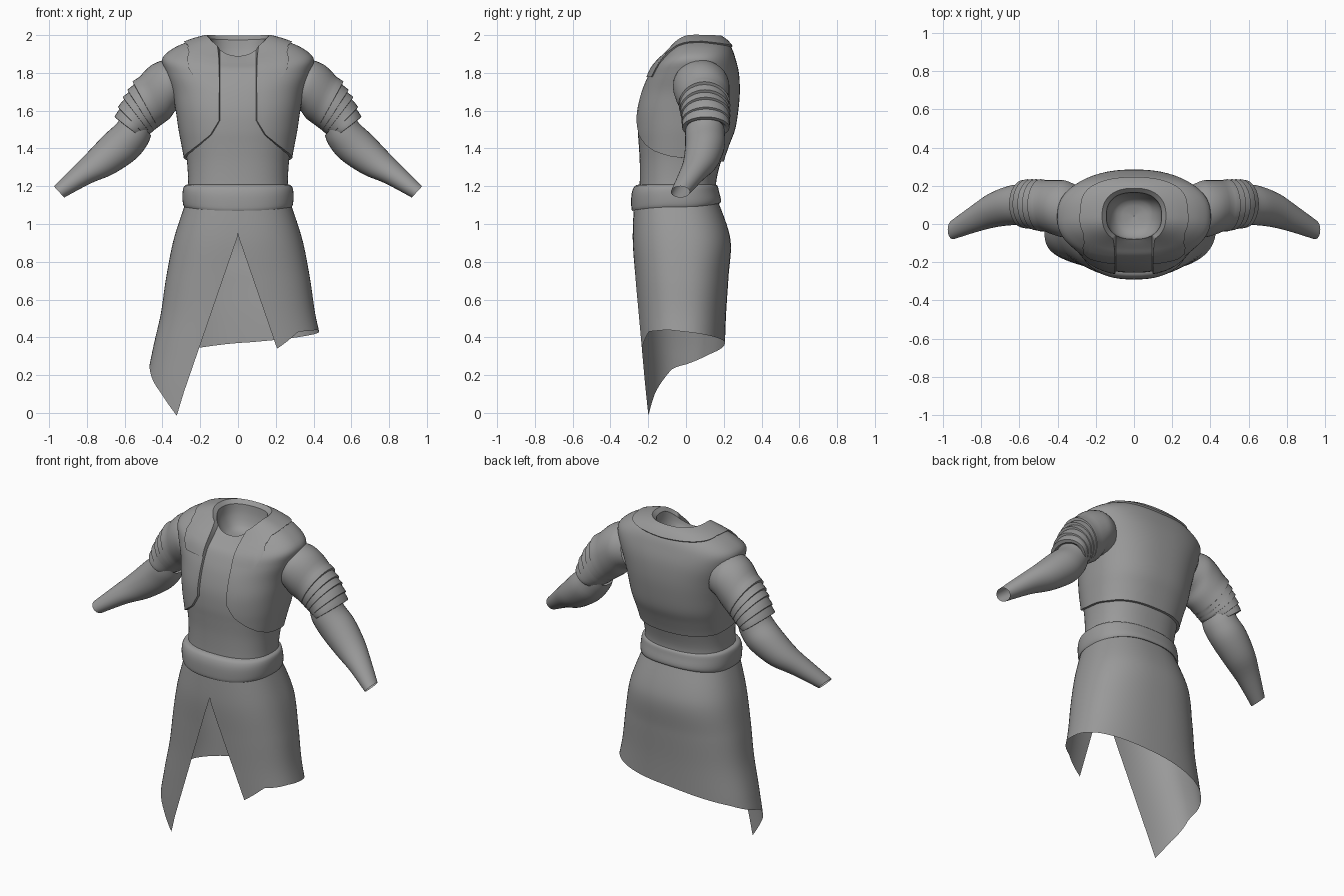
import bpy, bmesh, math

if "Cube" in bpy.data.objects:
    bpy.data.objects.remove(bpy.data.objects["Cube"])

cloth = bpy.data.materials.new("grey cloth")
cloth.diffuse_color = (0.32, 0.32, 0.32, 1)
cloth.use_nodes = True
cloth.node_tree.nodes["Principled BSDF"].inputs["Base Color"].default_value = cloth.diffuse_color


def clamp(x, lo=0.0, hi=1.0):
    return max(lo, min(hi, x))


def spline(table, t):
    """Smooth row of values at position t along a table of rings."""
    last = len(table) - 1
    t = clamp(t, 0, last)
    i = min(int(t), last - 1)
    u = t - i
    p = [table[int(clamp(i + k, 0, last))] for k in (-1, 0, 1, 2)]
    return [b + 0.5 * u * (c - a + u * (2 * a - 5 * b + 4 * c - d + u * (3 * (b - c) + d - a)))
            for a, b, c, d in zip(*p)]


def lerp(points, x):
    """Straight interpolation through (x, value) pairs."""
    for (x0, v0), (x1, v1) in zip(points, points[1:]):
        if x <= x1:
            return v0 + (v1 - v0) * clamp((x - x0) / (x1 - x0))
    return points[-1][1]


def sheet(name, point, us, vs):
    """Cloth sheet: a grid of quads through point(u, v)."""
    bm = bmesh.new()
    rows = [[bm.verts.new(point(u, v)) for u in us] for v in vs]
    for r0, r1 in zip(rows, rows[1:]):
        for k in range(len(us) - 1):
            bm.faces.new((r0[k], r0[k + 1], r1[k + 1], r1[k]))
    bmesh.ops.remove_doubles(bm, verts=bm.verts, dist=0.0004)
    bmesh.ops.recalc_face_normals(bm, faces=bm.faces)
    me = bpy.data.meshes.new(name)
    bm.to_mesh(me)
    bm.free()
    me.materials.append(cloth)
    ob = bpy.data.objects.new(name, me)
    bpy.context.collection.objects.link(ob)
    bpy.context.view_layer.objects.active = ob
    bpy.ops.object.select_all(action='DESELECT')
    ob.select_set(True)
    bpy.ops.object.shade_smooth_by_angle(angle=math.radians(40))
    return ob


def steps(lo, hi, n):
    return [lo + (hi - lo) * i / n for i in range(n + 1)]


N = 2.4  # roundness of the body cross-section


def on_ring(ring, phi, off=0.0, lift=0.0):
    """Point on a body ring; phi = 0 is the back, +-pi the front."""
    a, yf, yb, zf, zs, zb = ring
    s, c = math.sin(phi), math.cos(phi)
    yc, b = (yf + yb) / 2, (yb - yf) / 2 + off
    x = (a + off) * math.copysign(abs(s) ** (2 / N), s)
    y = yc + b * math.copysign(abs(c) ** (2 / N), c)
    z = zs + ((zb if c > 0 else zf) - zs) * c * c + lift
    return (x, y, z)


def gap_angle(ring, w):
    """Largest angle before a front opening of half width w."""
    return math.pi - math.asin(clamp(w / ring[0]) ** (N / 2))


# half width, front y, back y, then z at front, side and back
BODY = [
    (.275, -.25, .17, 1.12, 1.12, 1.12),
    (.265, -.245, .16, 1.22, 1.22, 1.22),
    (.27, -.245, .185, 1.33, 1.33, 1.33),
    (.285, -.25, .215, 1.42, 1.42, 1.42),
    (.30, -.255, .245, 1.50, 1.50, 1.50),
    (.315, -.25, .262, 1.60, 1.60, 1.60),
    (.335, -.225, .27, 1.70, 1.70, 1.70),
    (.37, -.195, .265, 1.77, 1.80, 1.80),
    (.385, -.165, .245, 1.82, 1.87, 1.875),
    (.32, -.13, .225, 1.85, 1.92, 1.92),
    (.22, -.10, .195, 1.875, 1.96, 1.955),
    (.145, -.08, .165, 1.89, 1.98, 1.975)]
TURN = steps(-math.pi, math.pi, 64)

# shirt
sheet("shirt", lambda p, t: on_ring(spline(BODY, t), p), TURN, steps(0, 11, 44))


def layer(name, off, gap, hem, top, cols, rows):
    """Garment layer over the body, open at the front, edges turned in."""
    def point(s, v):
        edge = abs(s) > 1 or v < 0 or v > 1
        s, v = clamp(s, -1, 1), clamp(v)
        t0 = lerp(hem, abs(s))
        t = t0 + (top - t0) * v
        ring = spline(BODY, t)
        o = 0 if edge else off
        return on_ring(ring, s * gap_angle(ring, gap), o, o * clamp((t - 7) / 2))
    return sheet(name, point, [-1.01] + steps(-1, 1, cols) + [1.01],
                 [-.01] + steps(0, 1, rows) + [1.01])


# vest and shoulder collar
layer("vest", .015, .095, [(0, 2), (.4, 2.05), (.62, 2.3), (.75, 2.6), (.85, 3), (.94, 3.6), (1, 4.5)],
      9.8, 72, 34)
layer("collar", .022, .095, [(0, 9.0), (.5, 9.6), (.72, 9.5), (.81, 9), (.87, 7), (1, 7.1)],
      11, 80, 14)

# lining closing the neck opening
NECK = [(.145, -.08, .165, 1.89, 1.98, 1.975), (.135, -.07, .155, 1.86, 1.91, 1.91),
        (.09, -.03, .12, 1.83, 1.84, 1.84), (.002, .041, .045, 1.82, 1.82, 1.82)]
sheet("neck_lining", lambda p, t: on_ring(spline(NECK, t), p), TURN, steps(0, 3, 9))

# belt
BELT = [(.265, -.245, .155, 1.21, 1.21, 1.21), (.285, -.272, .168, 1.20, 1.20, 1.20),
        (.293, -.288, .175, 1.16, 1.17, 1.17), (.293, -.29, .185, 1.10, 1.12, 1.13),
        (.285, -.285, .18, 1.07, 1.09, 1.11), (.27, -.265, .16, 1.08, 1.10, 1.12)]
sheet("belt", lambda p, t: on_ring(spline(BELT, t), p), TURN, steps(0, 5, 15))

# skirt with a front slit and a slanting hem
SKIRT = [(a, f, b, z, z, z) for a, f, b, z in (
    (.275, -.275, .17, 1.12), (.34, -.282, .235, .92), (.38, -.27, .225, .72),
    (.41, -.258, .212, .52), (.455, -.248, .205, .32), (.49, -.24, .2, .12),
    (.49, -.235, .2, -.08))]
HEM = [(-1, 0), (-.85, .11), (-.65, .235), (-.35, .31), (0, .37), (.35, .41),
       (.65, .44), (.85, .43), (1, .34)]


def skirt_point(s, v):
    z = 1.12 + (lerp(HEM, s) - 1.12) * v
    ring = spline(SKIRT, (1.12 - z) / .2)
    return on_ring(ring, s * gap_angle(ring, .345 * max(0, .94 - z)))


sheet("skirt", skirt_point, steps(-1, 1, 64), steps(0, 1, 36))

# sleeves: upper edge x and z, lower edge x and z, centre y, half depth
UPPER = [(.33, 1.86, .28, 1.62, .085, .12), (.39, 1.868, .33, 1.60, .08, .148),
         (.46, 1.84, .36, 1.56, .085, .145), (.52, 1.78, .40, 1.53, .095, .135),
         (.57, 1.71, .44, 1.50, .10, .13), (.61, 1.645, .47, 1.475, .105, .125),
         (.645, 1.56, .51, 1.455, .105, .12), (.61, 1.56, .52, 1.475, .105, .085)]
LOWER = [(.60, 1.60, .46, 1.47, .10, .10), (.64, 1.535, .48, 1.42, .10, .105),
         (.71, 1.47, .54, 1.345, .10, .105), (.80, 1.375, .66, 1.265, .075, .092),
         (.88, 1.295, .78, 1.215, .03, .072), (.975, 1.20, .92, 1.14, -.03, .05)]


def sleeve(name, table, side, rows, folds):
    def point(p, t):
        xu, zu, xl, zl, yc, ry = spline(table, t)
        c = math.cos(p)
        k = 1.0
        if folds and 3 < t < 6:  # stepped folds on the outer side
            k += .13 * ((t - 3) * 5 / 3 % 1) * (.5 + .5 * c)
        return (side * ((xu + xl) / 2 + k * c * (xu - xl) / 2),
                yc + (1 + (k - 1) * .6) * ry * math.sin(p),
                (zu + zl) / 2 + k * c * (zu - zl) / 2)
    sheet(name, point, steps(-math.pi, math.pi, 32), rows)


for side, word in ((1, "right"), (-1, "left")):
    fold_rows = steps(0, 3, 9)
    for i in range(5):
        fold_rows += [3 + .6 * (i + f) for f in (.35, .7, .97, 1.0)]
    sleeve(word + "_short_sleeve", UPPER, side, fold_rows + [6.3, 7], True)
    sleeve(word + "_forearm_sleeve", LOWER, side, steps(0, 5, 20), False)
